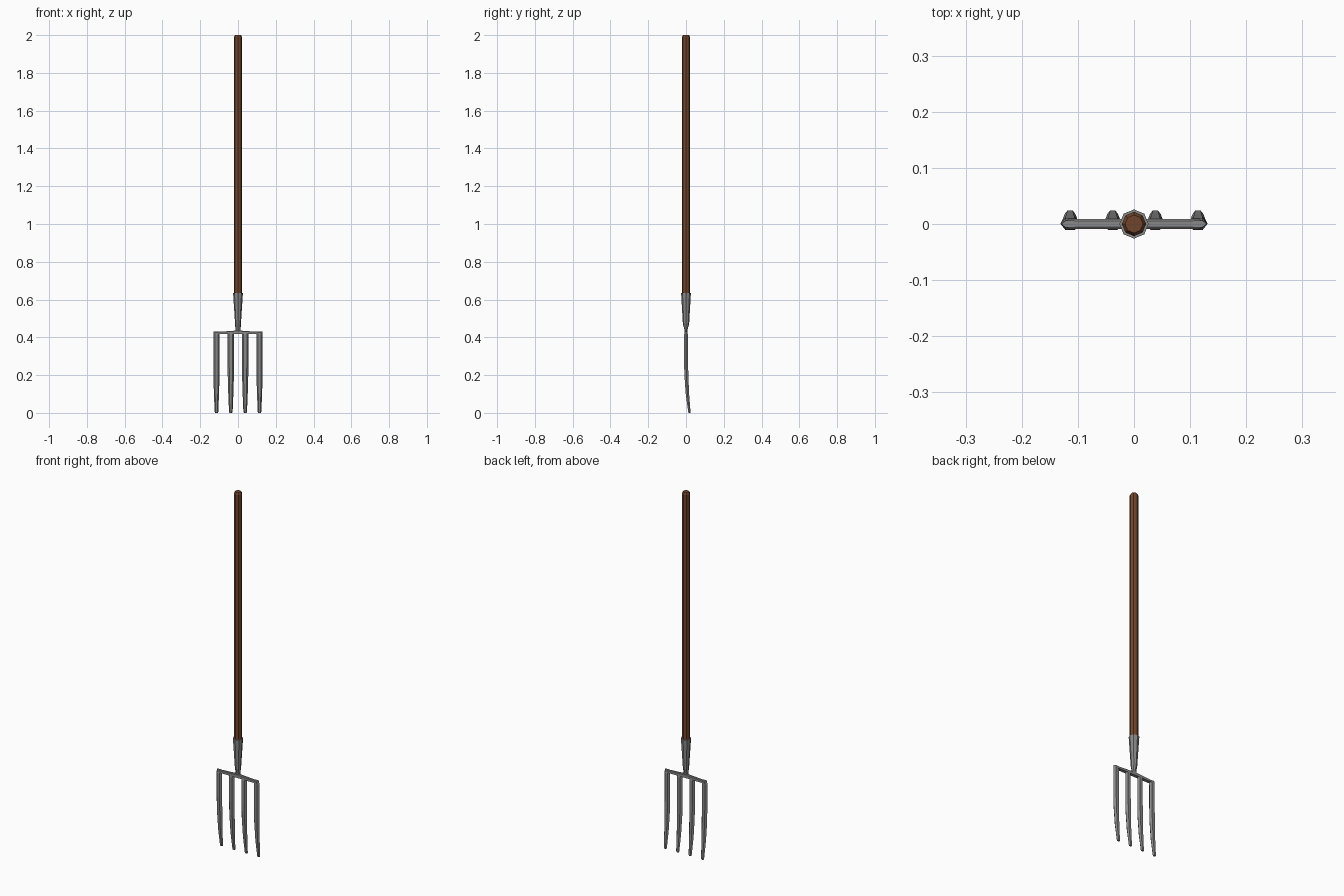
import bpy, bmesh, math

if "Cube" in bpy.data.objects:
    bpy.data.objects.remove(bpy.data.objects["Cube"])


def material(name, rgb):
    m = bpy.data.materials.new(name)
    m.diffuse_color = (*rgb, 1)
    m.use_nodes = True
    m.node_tree.nodes["Principled BSDF"].inputs["Base Color"].default_value = m.diffuse_color
    return m


wood = material("brown wood", (0.165, 0.06, 0.025))
steel = material("grey steel", (0.25, 0.25, 0.25))


def loft(name, rings, mat):
    """Skin a list of equal-length point rings and cap both ends."""
    bm = bmesh.new()
    loops = [[bm.verts.new(p) for p in ring] for ring in rings]
    n = len(loops[0])
    for a, b in zip(loops, loops[1:]):
        for i in range(n):
            j = (i + 1) % n
            bm.faces.new((a[i], a[j], b[j], b[i]))
    bm.faces.new(loops[0])
    bm.faces.new(loops[-1])
    bmesh.ops.recalc_face_normals(bm, faces=bm.faces)
    me = bpy.data.meshes.new(name)
    bm.to_mesh(me)
    bm.free()
    me.materials.append(mat)
    ob = bpy.data.objects.new(name, me)
    bpy.context.collection.objects.link(ob)
    return ob


def octagon(z, rx, ry):
    return [(rx * math.cos(i * math.pi / 4), ry * math.sin(i * math.pi / 4), z)
            for i in range(8)]


def hexagon(x, y, z, w, d):
    return [(x + a * w, y + b * d, z) for a, b in
            ((1, 0), (.5, 1), (-.5, 1), (-1, 0), (-.5, -1), (.5, -1))]


# wooden handle with chamfered top
loft("handle", [octagon(z, r, r) for z, r in
                ((0.55, 0.019), (0.63, 0.0215), (1.99, 0.0215), (2.0, 0.016))], wood)

# steel socket, pinched flat where it meets the crossbar
loft("socket", [octagon(*s) for s in
                ((0.425, 0.017, 0.008), (0.44, 0.0135, 0.008), (0.47, 0.0155, 0.0165),
                 (0.635, 0.026, 0.026))], steel)

# crossbar, slightly raised in the middle
bar = []
for x, top in ((-0.118, 0.429), (-0.03, 0.434), (0, 0.438), (0.03, 0.434), (0.118, 0.429)):
    bar.append([(x, -0.009, 0.417), (x, -0.009, top - 0.003), (x, -0.005, top),
                (x, 0.005, top), (x, 0.009, top - 0.003), (x, 0.009, 0.417)])
loft("crossbar", bar, steel)

# four curved tapering tines: y, z, half width, half depth
sections = ((0, 0.43, 0.0155, 0.006), (0, 0.412, 0.0168, 0.0105), (0, 0.28, 0.0168, 0.0105),
            (0.002, 0.2, 0.0165, 0.0105), (0.0075, 0.1, 0.0135, 0.009),
            (0.018, 0.005, 0.0095, 0.006), (0.019, 0.0, 0.007, 0.004))
for x, label in ((-0.114, "outer_left"), (-0.038, "inner_left"),
                 (0.038, "inner_right"), (0.114, "outer_right")):
    loft("tine_" + label, [hexagon(x, *s) for s in sections], steel)
